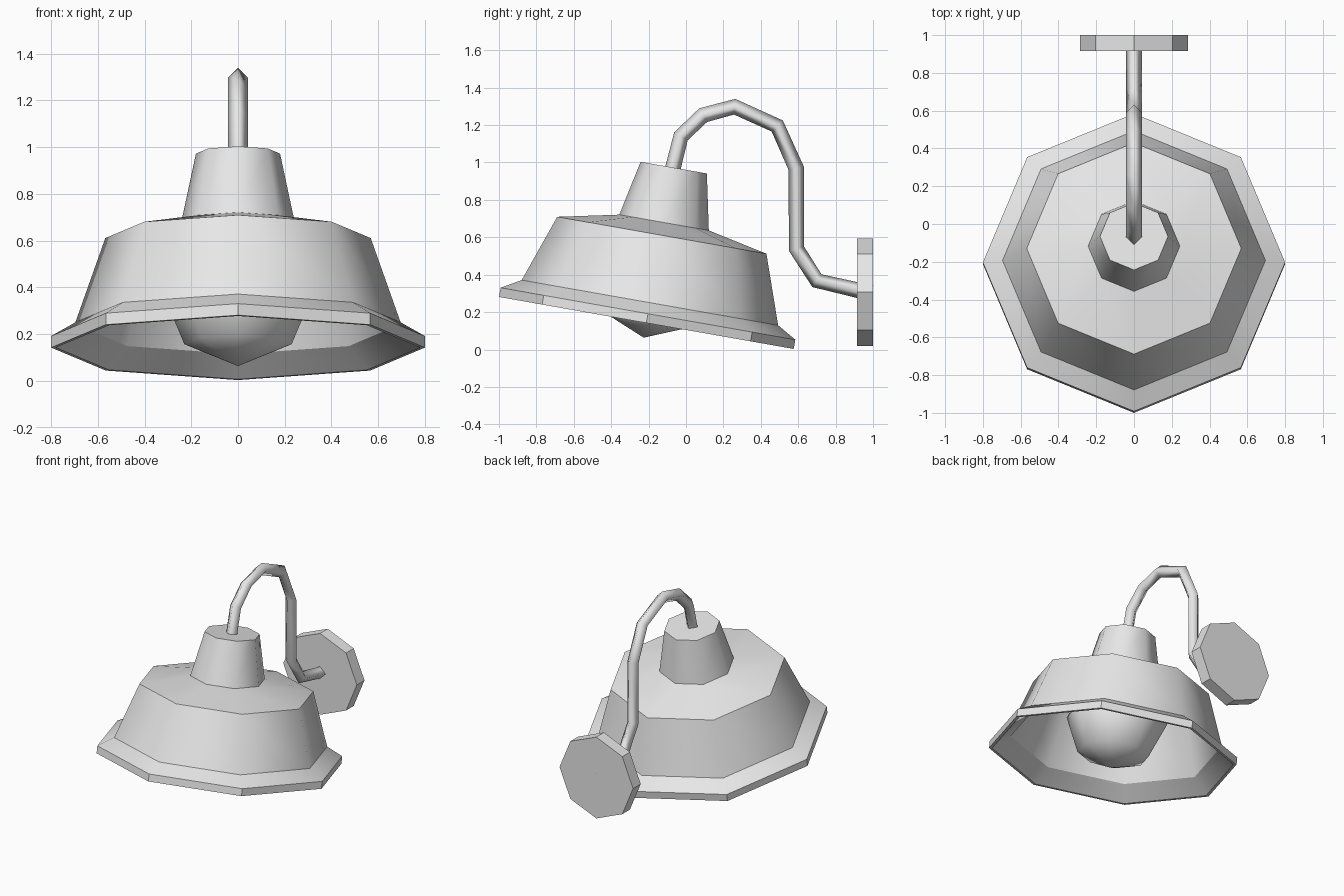
import bpy
import bmesh
from math import cos, sin, pi, radians
from mathutils import Matrix, Vector

cube = bpy.data.objects.get("Cube")
if cube:
    bpy.data.objects.remove(cube)

SIDES = 8

grey = bpy.data.materials.new("light grey metal")
grey.use_nodes = True
colour = (0.8, 0.8, 0.8, 1)
grey.diffuse_color = colour
grey.node_tree.nodes["Principled BSDF"].inputs["Base Color"].default_value = colour


def finish(name, bm, matrix=None):
    """Turn a bmesh into a named, smooth-shaded object."""
    bmesh.ops.recalc_face_normals(bm, faces=bm.faces)
    for face in bm.faces:
        face.smooth = True
    if matrix:
        bm.transform(matrix)
    mesh = bpy.data.meshes.new(name)
    bm.to_mesh(mesh)
    bm.free()
    mesh.materials.append(grey)
    obj = bpy.data.objects.new(name, mesh)
    bpy.context.collection.objects.link(obj)
    return obj


def revolve(name, profile, matrix, crisp=True):
    """Spin (radius, height) points into eight sides; crisp keeps ring edges sharp."""
    bm = bmesh.new()
    rings = []
    for r, h in profile:
        if r == 0:
            rings.append([bm.verts.new((0, 0, h))] * SIDES)
        else:
            rings.append([bm.verts.new((r * cos(2 * pi * i / SIDES),
                                        r * sin(2 * pi * i / SIDES), h))
                          for i in range(SIDES)])
    for a, b in zip(rings, rings[1:]):
        for i in range(SIDES):
            j = (i + 1) % SIDES
            corners = dict.fromkeys((a[i], a[j], b[j], b[i]))
            bm.faces.new(list(corners))
    bm.normal_update()
    if crisp:
        for edge in bm.edges:
            v, w = edge.verts
            around = abs(v.co.z - w.co.z) < 1e-5 and abs(v.co.xy.length - w.co.xy.length) < 1e-5
            upright = (v.co.xy - w.co.xy).length < 1e-5
            edge.smooth = not (around or upright)
    return finish(name, bm, matrix)


def tube(name, path, radius):
    """Sweep a four-sided section along a path in the side plane."""
    bm = bmesh.new()
    points = [Vector((0, y, z)) for y, z in path]
    side = Vector((1, 0, 0))
    rings = []
    for i, p in enumerate(points):
        tangent = Vector()
        if i > 0:
            tangent += (p - points[i - 1]).normalized()
        if i < len(points) - 1:
            tangent += (points[i + 1] - p).normalized()
        up = side.cross(tangent.normalized())
        rings.append([bm.verts.new(p + d * radius) for d in (side, up, -side, -up)])
    for a, b in zip(rings, rings[1:]):
        for i in range(4):
            j = (i + 1) % 4
            bm.faces.new((a[i], a[j], b[j], b[i]))
    for ring in (rings[0], rings[-1]):
        cap = bm.faces.new(ring)
        for edge in cap.edges:
            edge.smooth = False
    return finish(name, bm)


# Shade, neck and bulb share one tilted axis
tilt = Matrix.Translation((0, -0.212, 0.142)) @ Matrix.Rotation(radians(-10), 4, 'X')

# Flared shade with a thin lip and a hollow inside
revolve("lamp_shade", [(0, 0.545), (0.243, 0.545), (0.568, 0.476), (0.696, 0.11),
                       (0.8, 0.05), (0.8, 0), (0.78, 0), (0.67, 0.09),
                       (0.55, 0.46), (0, 0.52)], tilt)

# Tapered neck on top of the shade
revolve("shade_neck", [(0, 0.53), (0.243, 0.53), (0.243, 0.545),
                       (0.18, 0.843), (0, 0.843)], tilt)

# Coarse round bulb
R = 0.325
revolve("bulb", [(0 if k in (0, 4) else R * sin(k * pi / 4), 0.245 - R * cos(k * pi / 4))
                 for k in range(5)], tilt, crisp=False)

# Curved arm from the neck to the wall
tube("curved_arm", [(-0.08, 0.93), (-0.027, 1.14), (0.092, 1.253), (0.26, 1.298),
                    (0.488, 1.195), (0.59, 0.967), (0.59, 0.54), (0.70, 0.368),
                    (0.992, 0.3)], 0.042)

# Wall plate facing forwards
plate = Matrix.Translation((0, 1, 0.307)) @ Matrix.Rotation(radians(90), 4, 'X')
revolve("wall_plate", [(0, 0), (0.287, 0), (0.287, 0.085), (0, 0.085)], plate)
